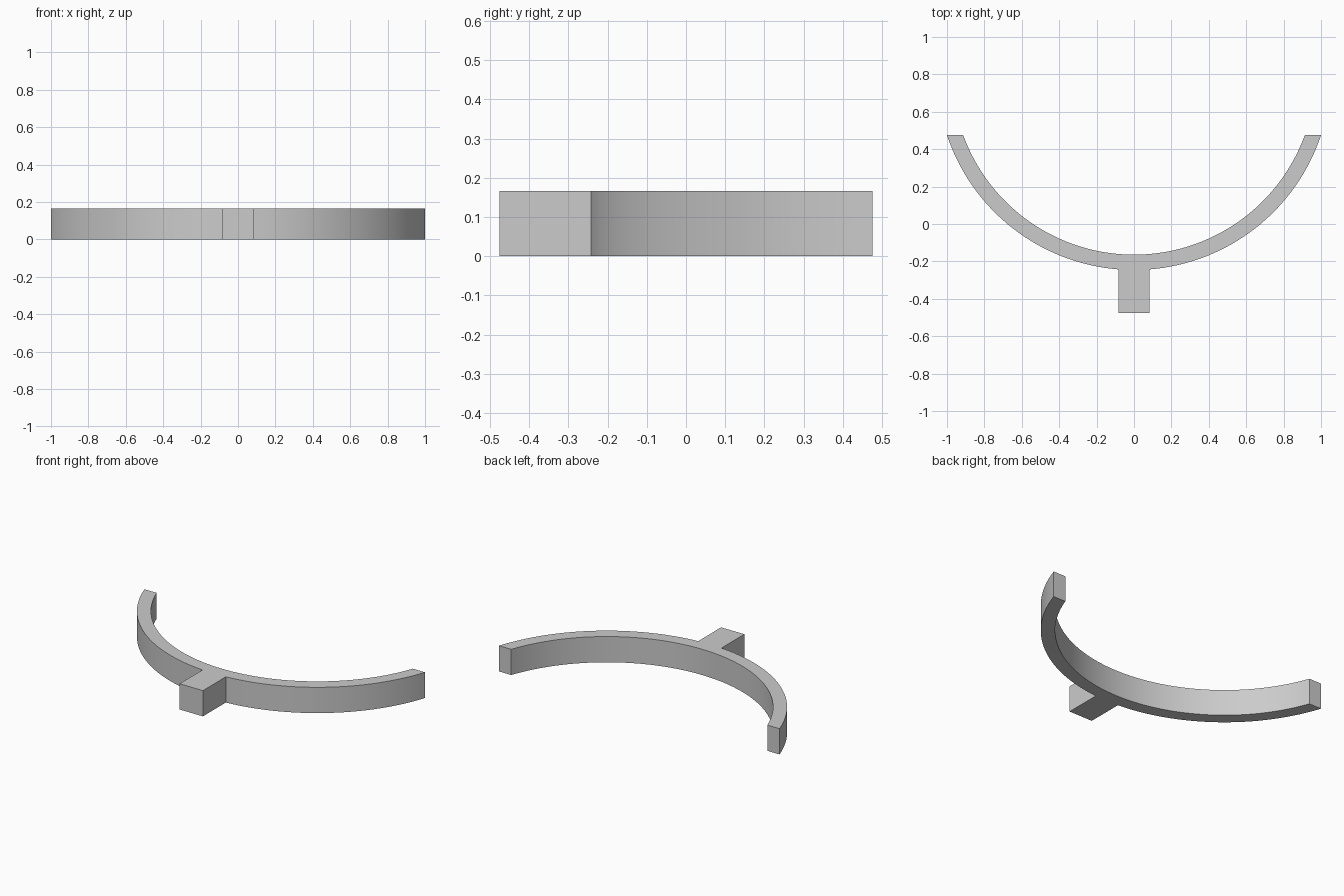
import bpy, bmesh, math

if "Cube" in bpy.data.objects:
    bpy.data.objects.remove(bpy.data.objects["Cube"], do_unlink=True)

HEIGHT = 0.166
CENTRE_Y = 0.808
OUTER, INNER = 1.054, 0.972
END_Y, STEM_Y, STEM_HALF = 0.476, -0.476, 0.083
STEPS = 32

grey = bpy.data.materials.new("plain grey")
grey.use_nodes = True
colour = (0.6, 0.6, 0.6, 1)
grey.diffuse_color = colour
grey.node_tree.nodes["Principled BSDF"].inputs["Base Color"].default_value = colour


def arc(radius, start, end, steps):
    """Points on the circle, angles measured from straight forward (-y)."""
    angles = [start + (end - start) * i / steps for i in range(steps + 1)]
    return [(radius * math.sin(a), CENTRE_Y - radius * math.cos(a)) for a in angles]


def end_angle(radius):
    return math.acos((CENTRE_Y - END_Y) / radius)


# Outline: outer arc broken by the stem, then back along the inner arc
stem_angle = math.asin(STEM_HALF / OUTER)
right_arc = arc(OUTER, -end_angle(OUTER), -stem_angle, STEPS)
stem = [(-STEM_HALF, STEM_Y), (STEM_HALF, STEM_Y)]
left_arc = arc(OUTER, stem_angle, end_angle(OUTER), STEPS)
inner_arc = arc(INNER, end_angle(INNER), -end_angle(INNER), 2 * STEPS)
outline = right_arc + stem + left_arc + inner_arc

# Curved yoke with its stem, extruded upwards
bm = bmesh.new()
base = bm.faces.new([bm.verts.new((x, y, 0)) for x, y in outline])
extruded = bmesh.ops.extrude_face_region(bm, geom=[base], use_keep_orig=True)
top = [v for v in extruded["geom"] if isinstance(v, bmesh.types.BMVert)]
bmesh.ops.translate(bm, verts=top, vec=(0, 0, HEIGHT))
bmesh.ops.recalc_face_normals(bm, faces=bm.faces)
mesh = bpy.data.meshes.new("curved_yoke")
bm.to_mesh(mesh)
bm.free()
mesh.materials.append(grey)

yoke = bpy.data.objects.new("curved_yoke", mesh)
bpy.context.collection.objects.link(yoke)
bpy.context.view_layer.objects.active = yoke
yoke.select_set(True)
bpy.ops.object.shade_smooth_by_angle(angle=math.radians(30))
